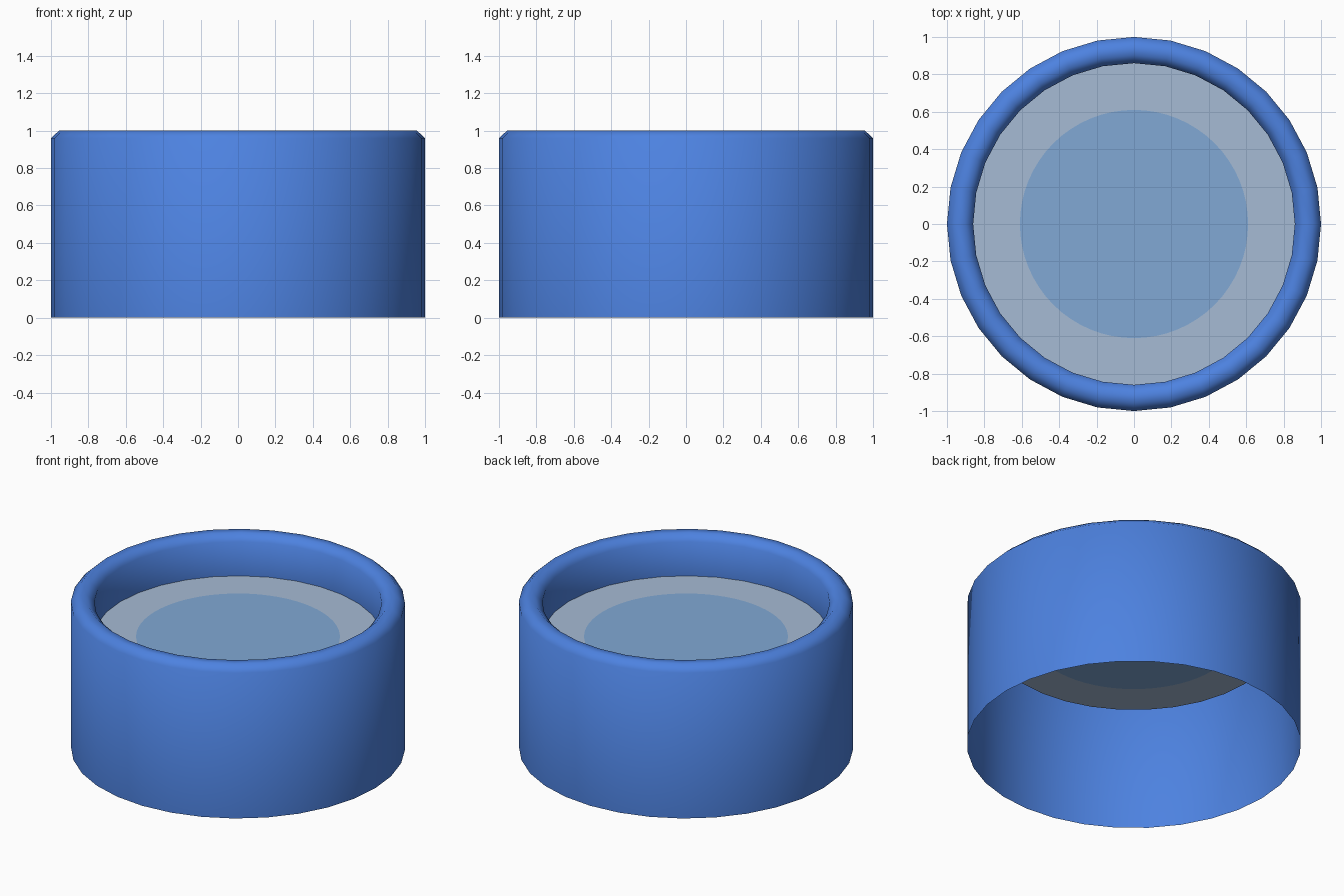
import bpy, bmesh, math

if "Cube" in bpy.data.objects:
    bpy.data.objects.remove(bpy.data.objects["Cube"])

SIDES = 32


def material(name, rgb):
    lin = [((c / 255 + 0.055) / 1.055) ** 2.4 for c in rgb]
    m = bpy.data.materials.new(name)
    m.diffuse_color = (*lin, 1)
    m.use_nodes = True
    m.node_tree.nodes["Principled BSDF"].inputs["Base Color"].default_value = m.diffuse_color
    return m


def add_object(name, bm, mats):
    mesh = bpy.data.meshes.new(name)
    bm.to_mesh(mesh)
    bm.free()
    for m in mats:
        mesh.materials.append(m)
    ob = bpy.data.objects.new(name, mesh)
    bpy.context.collection.objects.link(ob)
    return ob


def ring(bm, n, radius, z):
    return [bm.verts.new((radius(i) * math.cos(2 * math.pi * i / n),
                          radius(i) * math.sin(2 * math.pi * i / n), z))
            for i in range(n)]


def bridge(bm, a, b):
    n = len(a)
    return [bm.faces.new((a[i], a[(i + 1) % n], b[(i + 1) % n], b[i]))
            for i in range(n)]


blue = material("rim blue", (77, 130, 224))
grey = material("pale grey blue", (166, 187, 213))
soft = material("soft blue", (129, 169, 213))

# Thin shell: open underneath, rounded lip, short inner wall down to the plate
bm = bmesh.new()
profile = [(1, 0), (1, 0.96), (0.957, 1), (0.903, 1), (0.86, 0.96), (0.86, 0.735)]
loops = [ring(bm, SIDES, lambda i, r=r: r, z) for r, z in profile]
for a, b in zip(loops, loops[1:]):
    for f in bridge(bm, a, b):
        f.smooth = True
add_object("outer_shell", bm, [blue])

# Recessed plate with a round coloured centre; its edge follows the shell's sides
bm = bmesh.new()
mid = math.cos(math.pi / SIDES)
edge = ring(bm, SIDES * 2, lambda i: 0.86 * (mid if i % 2 else 1), 0.735)
spot = ring(bm, SIDES * 2, lambda i: 0.61, 0.735)
bridge(bm, edge, spot)
bm.faces.new(spot).material_index = 1
add_object("recessed_plate", bm, [grey, soft])
